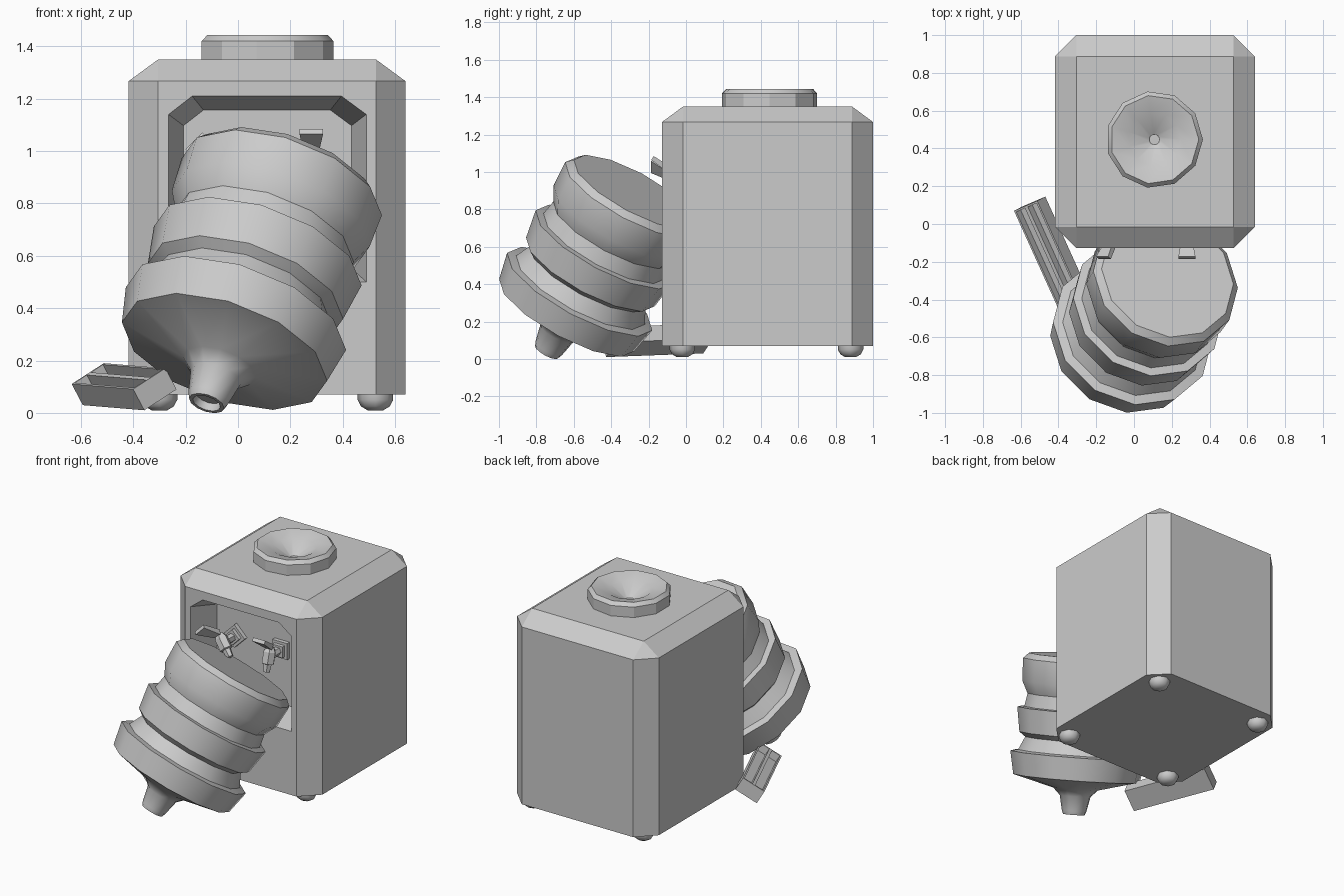
import bpy, bmesh, math
from mathutils import Matrix, Vector

cube = bpy.data.objects.get("Cube")
if cube:
    bpy.data.objects.remove(cube, do_unlink=True)

GREY = (0.6, 0.6, 0.6, 1)
mat = bpy.data.materials.new("light grey")
mat.use_nodes = True
mat.diffuse_color = GREY
mat.node_tree.nodes["Principled BSDF"].inputs["Base Color"].default_value = GREY


def finish(bm, name, smooth=None):
    bmesh.ops.remove_doubles(bm, verts=bm.verts, dist=0.0001)
    bmesh.ops.recalc_face_normals(bm, faces=bm.faces)
    mesh = bpy.data.meshes.new(name)
    bm.to_mesh(mesh)
    bm.free()
    mesh.materials.append(mat)
    obj = bpy.data.objects.new(name, mesh)
    bpy.context.collection.objects.link(obj)
    if smooth:
        bpy.ops.object.select_all(action='DESELECT')
        obj.select_set(True)
        bpy.context.view_layer.objects.active = obj
        bpy.ops.object.shade_smooth_by_angle(angle=math.radians(smooth))
    return obj


def loft(bm, rings):
    """Skin a stack of equal-length rings and cap both ends."""
    rows = [[bm.verts.new(p) for p in ring] for ring in rings]
    for a, b in zip(rows, rows[1:]):
        for i in range(len(a)):
            j = (i + 1) % len(a)
            bm.faces.new((a[i], a[j], b[j], b[i]))
    bm.faces.new(rows[0][::-1])
    bm.faces.new(rows[-1])


def revolve(bm, profile, sides, matrix):
    """Profile of (radius, height) pairs turned around the local z axis."""
    turn = [2 * math.pi * i / sides for i in range(sides)]
    loft(bm, [[matrix @ Vector((r * math.cos(a), r * math.sin(a), h)) for a in turn]
              for r, h in profile])


def box(bm, size, matrix):
    bmesh.ops.create_cube(bm, size=1, matrix=matrix @ Matrix.Diagonal((*size, 1)))


# Cabinet: chamfered uprights and top edges
X0, X1, Y0, Y1 = -0.418, 0.64, -0.128, 1.0
C = 0.113


def footprint(a, b, z):
    """Rectangle whose corners are cut when a and b differ."""
    return [(X0 + a, Y0 + b, z), (X1 - a, Y0 + b, z), (X1 - b, Y0 + a, z), (X1 - b, Y1 - a, z),
            (X1 - a, Y1 - b, z), (X0 + a, Y1 - b, z), (X0 + b, Y1 - a, z), (X0 + b, Y0 + a, z)]


bm = bmesh.new()
loft(bm, [footprint(C, 0, 0.07), footprint(C, 0, 1.267), footprint(C, C, 1.35)])
cabinet = finish(bm, "cabinet")

# Tapered dispensing recess cut into the front
outline = [(-0.265, 0.5), (0.49, 0.5), (0.49, 1.14), (0.395, 1.21), (-0.175, 1.21), (-0.265, 1.14)]
cx, cz = 0.1125, 0.855
bm = bmesh.new()
loft(bm, [[(cx + (x - cx) * k, y, cz + (z - cz) * k) for x, z in outline]
          for y, k in ((Y0 - 0.1, 1.075), (Y0 + 0.2, 0.85))])
cutter = finish(bm, "recess_cutter")
cutter.hide_render = True
cut = cabinet.modifiers.new("recess", 'BOOLEAN')
cut.operation = 'DIFFERENCE'
cut.solver = 'EXACT'
cut.object = cutter
bpy.context.view_layer.objects.active = cabinet
bpy.ops.object.modifier_apply(modifier=cut.name)
bpy.data.objects.remove(cutter, do_unlink=True)

# Feet
for fx, side in ((-0.3, "right"), (0.525, "left")):
    for fy, end in ((-0.02, "front"), (0.88, "back")):
        bm = bmesh.new()
        revolve(bm, [(0.03, 0.01), (0.055, 0.025), (0.068, 0.05), (0.068, 0.08)], 8,
                Matrix.Translation((fx, fy, 0)))
        finish(bm, f"{end}_{side}_foot", 50)

# Bottle socket on the top, with a funnel
bm = bmesh.new()
revolve(bm, [(0.257, 1.345), (0.257, 1.42), (0.235, 1.443), (0.14, 1.42),
             (0.03, 1.355), (0.028, 1.352)], 11, Matrix.Translation((0.108, 0.447, 0)))
finish(bm, "bottle_socket", 25)

# Water bottle leaning on the front, neck down
axis = Vector((0.29, 0.456, 0.835))
lean = Matrix.Translation((-0.12, -0.745, 0.037)) @ axis.to_track_quat('Z', 'Y').to_matrix().to_4x4()
bottle_profile = [
    (0.05, 0.03), (0.055, 0), (0.07, 0), (0.08, 0.025), (0.1, 0.12), (0.145, 0.165),
    (0.41, 0.235), (0.44, 0.385), (0.39, 0.395), (0.35, 0.48),
    (0.39, 0.51), (0.415, 0.67), (0.37, 0.675), (0.355, 0.76),
    (0.395, 0.84), (0.4, 0.985), (0.365, 1.02)]
bm = bmesh.new()
revolve(bm, bottle_profile, 12, lean)
finish(bm, "water_bottle", 35)

# Taps: wall plate, stem, spout and lever; one is twisted round
for name, x, twist in (("left_tap", 0.28, 0), ("right_tap", -0.06, -45)):
    base = Matrix.Translation((x, 0.07, 0.93)) @ Matrix.Rotation(math.radians(twist), 4, 'Y')
    bm = bmesh.new()
    box(bm, (0.11, 0.03, 0.11), base @ Matrix.Translation((0, -0.01, 0)))
    box(bm, (0.075, 0.03, 0.075), base @ Matrix.Translation((0, -0.035, 0)))
    revolve(bm, [(0.028, 0), (0.028, 0.12)], 6,
            base @ Matrix.Translation((0, -0.03, 0)) @ Matrix.Rotation(math.radians(90), 4, 'X'))
    spout = base @ Matrix.Translation((0, -0.14, 0)) @ Matrix.Rotation(math.radians(-15), 4, 'X')
    revolve(bm, [(0.022, -0.1), (0.028, -0.05), (0.042, -0.045), (0.042, 0.03), (0.025, 0.06)], 6, spout)
    lever = base @ Matrix.Translation((0, -0.2, 0.11)) @ Matrix.Rotation(math.radians(-35), 4, 'X')
    loft(bm, [[lever @ Vector((s * w, y, t)) for s, t in ((-1, -h), (1, -h), (1, h), (-1, h))]
              for y, w, h in ((-0.06, 0.045, 0.012), (0.08, 0.025, 0.018))])
    finish(bm, name)

# Drip tray fallen beside the cabinet, with two long slots
along = Vector((0.24, -0.53, -0.02)).normalized()
across = Vector((0.12, 0.06, 0.08))
across = (across - along * across.dot(along)).normalized()
up = across.cross(along)
up = up if up.z > 0 else -up
centre = Vector((-0.435, -0.152, 0.1))
section = [(-0.078, -0.047), (0.078, -0.047), (0.078, 0.047), (0, 0.047), (-0.078, 0.047)]
bm = bmesh.new()
loft(bm, [[centre + along * l + across * w + up * h for w, h in section] for l in (-0.285, 0.285)])
bmesh.ops.recalc_face_normals(bm, faces=bm.faces)
slots = [f for f in bm.faces if f.normal.dot(up) > 0.9]
wells = bmesh.ops.inset_individual(bm, faces=slots, thickness=0.014)
floors = bmesh.ops.extrude_discrete_faces(bm, faces=slots)["faces"]
for f in floors:
    bmesh.ops.translate(bm, verts=f.verts, vec=up * -0.05)
finish(bm, "drip_tray")
